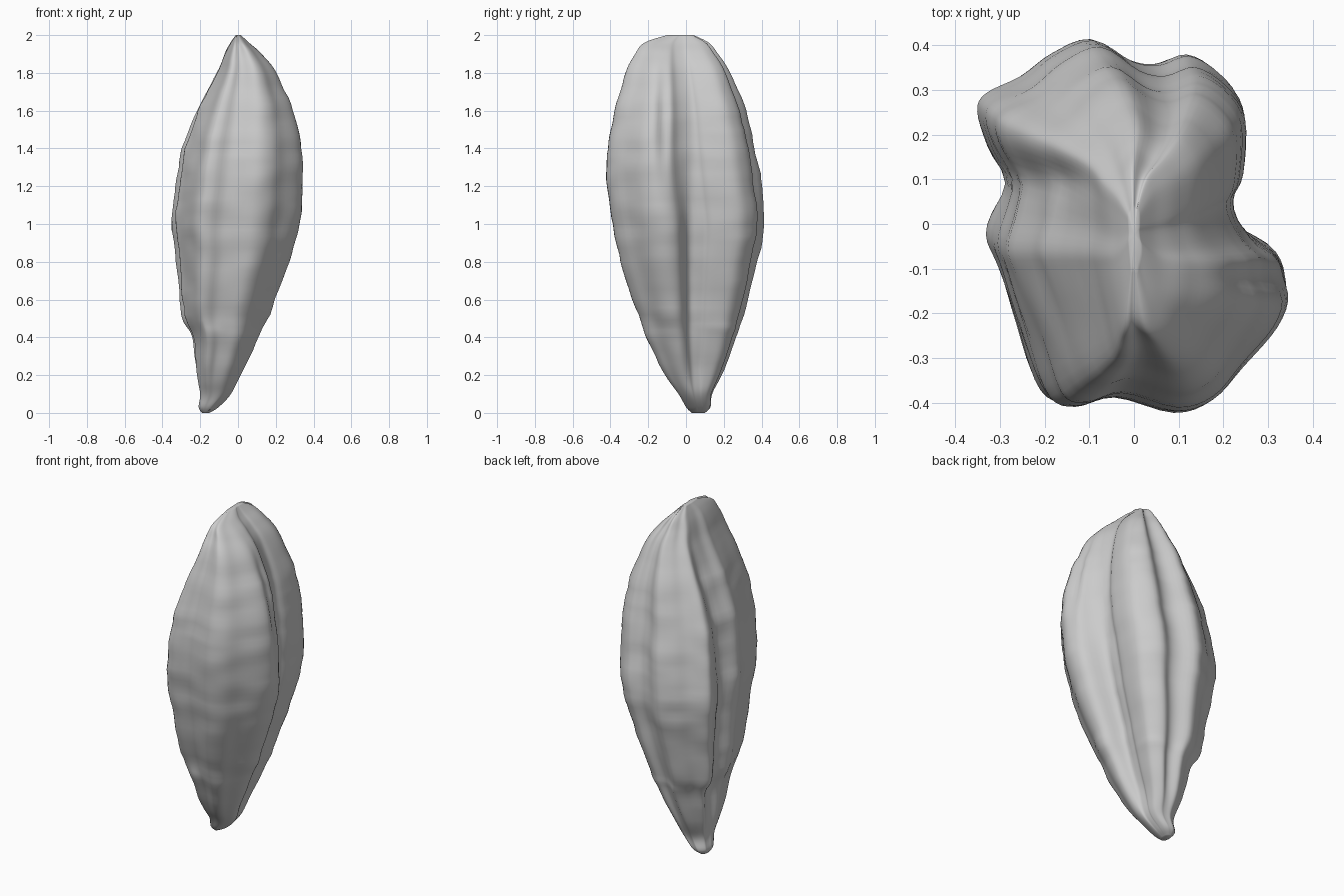
import bpy
import bmesh
import math
from mathutils import Vector, noise

cube = bpy.data.objects.get("Cube")
if cube:
    bpy.data.objects.remove(cube, do_unlink=True)

# Lobed cross-section at the widest part of the pod, counter-clockwise
SECTION = [
    (.22, .08), (.24, .14), (.245, .27), (.2, .34), (.13, .38), (.06, .36),
    (0, .37), (-.09, .42), (-.18, .385), (-.25, .33), (-.33, .29), (-.35, .25),
    (-.33, .17), (-.31, .06), (-.33, -.03), (-.31, -.1), (-.26, -.25),
    (-.21, -.38), (-.15, -.405), (-.06, -.385), (.08, -.42), (.17, -.39),
    (.24, -.31), (.32, -.22), (.35, -.14), (.33, -.07), (.26, -.01)]

# Extents by height: z, x min, x max, y min, y max
EXTENTS = [
    (0, -.19, -.15, .03, .1), (.03, -.21, -.1, 0, .13),
    (.1, -.205, -.03, -.04, .14), (.2, -.225, .02, -.11, .19),
    (.4, -.245, .11, -.21, .27), (.52, -.3, .165, -.255, .305),
    (.8, -.325, .27, -.345, .38), (1, -.35, .325, -.39, .415),
    (1.2, -.33, .345, -.42, .4), (1.4, -.295, .34, -.415, .365),
    (1.6, -.22, .3, -.375, .315), (1.8, -.12, .21, -.32, .235),
    (1.9, -.075, .13, -.27, .17), (1.96, -.04, .06, -.22, .12),
    (2, -.012, .015, -.1, .04)]


def smooth_points(points, steps, closed):
    """Sample a smooth curve through the points."""
    count = len(points)
    pick = (lambda i: Vector(points[i % count])) if closed else (
        lambda i: Vector(points[min(max(i, 0), count - 1)]))
    result = []
    for i in range(count if closed else count - 1):
        a, b, c, d = (pick(i + k) for k in (-1, 0, 1, 2))
        for s in range(steps):
            t = s / steps
            result.append(b + (c - a) * t / 2
                          + (a * 2 - b * 5 + c * 4 - d) * t * t / 2
                          + (b * 3 - a - c * 3 + d) * t ** 3 / 2)
    if not closed:
        result.append(pick(count - 1))
    return result


def bump(value, centre, width):
    return math.exp(-((value - centre) / width) ** 2)


def ring_point(point, extent):
    """Fit one section point to the extents at a height, with wrinkles."""
    z, x0, x1, y0, y1 = extent
    u, v = point.x / .35, point.y / .42
    # the stem is rounder than the ribbed body
    roundness = max(0, min(1, (.25 - z) / .25))
    length = math.hypot(u, v)
    scale = 1 + roundness * (1 / length - 1) * .8
    u, v = u * scale, v * scale
    x = (x0 + x1) / 2 + u * (x1 - x0) / 2
    y = (y0 + y1) / 2 + v * (y1 - y0) / 2
    # long furrows down the two broad sides
    fade = min(1, z / .5) * max(0, min(1, (1.95 - z) / .3))
    if u > .3:
        x -= .035 * bump(y, .02, .035) * bump(z, .75, .5)
        x -= .03 * bump(y, -.12, .035) * bump(z, 1.55, .25)
    elif u < -.3:
        x += .025 * fade * bump(y, .1, .05)
    # fine cross wrinkles and uneven skin
    skin = noise.noise(Vector((x * 5, y * 5, z * 9))) * .009
    skin += noise.noise(Vector((x * 3, y * 3, z * 24))) * .004
    return Vector((x + u * skin * fade, y + v * skin * fade, z))


# Pod: loft the section through every height
bm = bmesh.new()
section = smooth_points(SECTION, 4, True)
rings = [[bm.verts.new(ring_point(p, e)) for p in section]
         for e in smooth_points(EXTENTS, 6, False)]
for low, high in zip(rings, rings[1:]):
    for i in range(len(section)):
        j = (i + 1) % len(section)
        bm.faces.new((low[i], low[j], high[j], high[i]))
for ring in (rings[0][::-1], rings[-1]):
    middle = sum((v.co for v in ring), Vector()) / len(ring)
    centre = bm.verts.new(middle)
    for i, vert in enumerate(ring):
        bm.faces.new((vert, ring[(i + 1) % len(ring)], centre))
bmesh.ops.recalc_face_normals(bm, faces=bm.faces)
mesh = bpy.data.meshes.new("seed_pod")
bm.to_mesh(mesh)
bm.free()
pod = bpy.data.objects.new("seed_pod", mesh)
bpy.context.collection.objects.link(pod)
for face in mesh.polygons:
    face.use_smooth = True

# Plain grey skin
grey = bpy.data.materials.new("light_grey")
grey.use_nodes = True
colour = (.6, .6, .6, 1)
grey.diffuse_color = colour
grey.node_tree.nodes["Principled BSDF"].inputs["Base Color"].default_value = colour
mesh.materials.append(grey)
